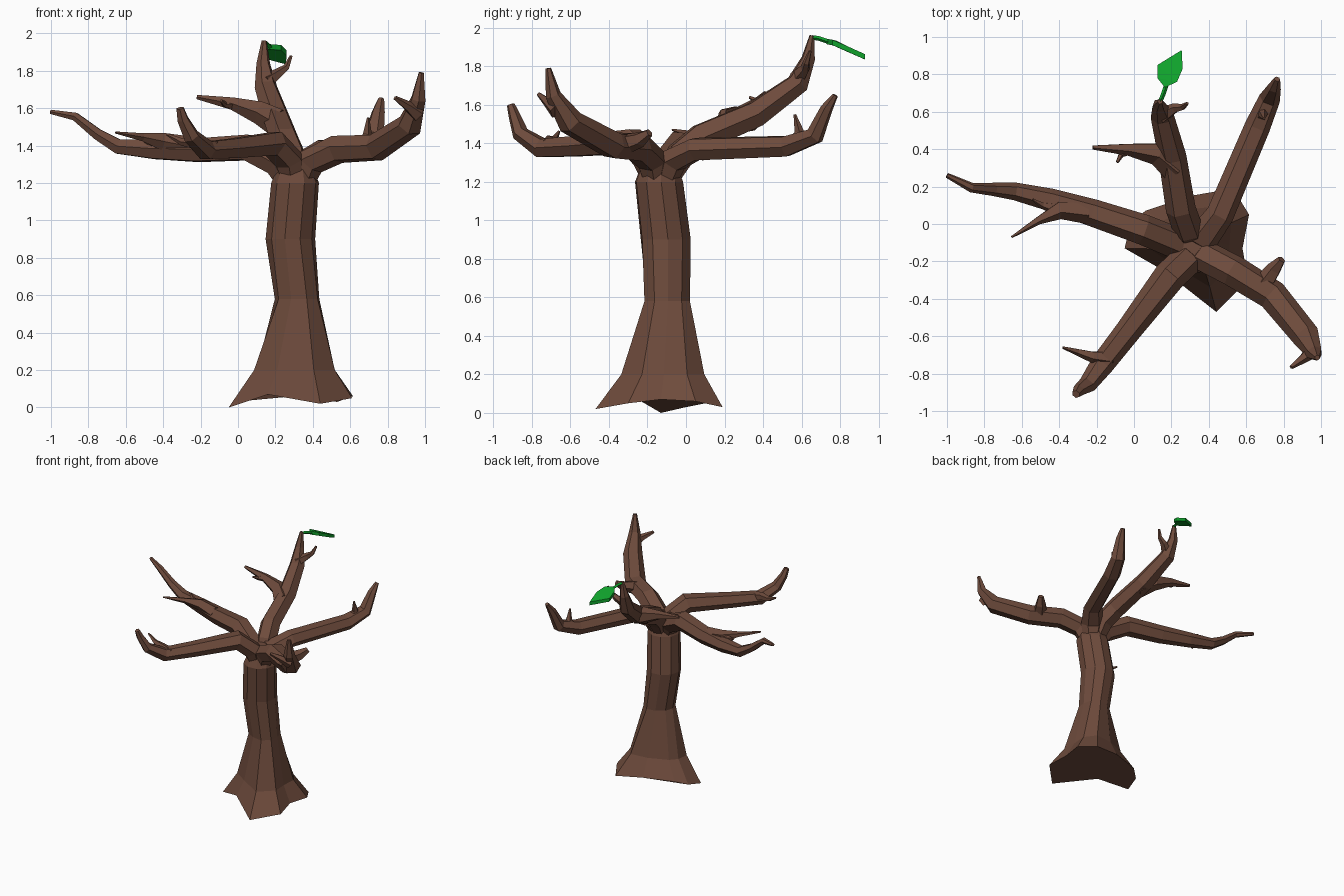
import bpy, bmesh
from math import atan2, hypot, cos, sin, pi, radians
from mathutils import Vector

def material(name, color):
    m = bpy.data.materials.new(name)
    m.diffuse_color = color
    return m

BARK = material("bark", (0.155, 0.07, 0.045, 1))
GREEN = material("leaf_green", (0.005, 0.36, 0.025, 1))

def finish(bm, name, mat):
    bmesh.ops.recalc_face_normals(bm, faces=bm.faces)
    me = bpy.data.meshes.new(name)
    bm.to_mesh(me)
    bm.free()
    me.materials.append(mat)
    bpy.context.collection.objects.link(bpy.data.objects.new(name, me))

def skin(bm, rings):
    """Bridge equal rings of points and cap both ends."""
    rows = [[bm.verts.new(p) for p in r] for r in rings]
    n = len(rows[0])
    for a, b in zip(rows, rows[1:]):
        for i in range(n):
            j = (i + 1) % n
            bm.faces.new((a[i], a[j], b[j], b[i]))
    bm.faces.new(rows[0][::-1])
    bm.faces.new(rows[-1])

def limb(bm, path, sides=6, wide=1.0):
    """Tapered low-poly tube through (x, y, z, radius) stations."""
    pts = [Vector(p[:3]) for p in path]
    rings, side = [], None
    for i, p in enumerate(pts):
        a = (p - pts[max(i - 1, 0)]).normalized()
        b = (pts[min(i + 1, len(pts) - 1)] - p).normalized()
        t = (a + b).normalized()
        if side is None:
            flat = pts[-1] - pts[0]
            side = Vector((-flat.y, flat.x, 0))
        side = (side - t * side.dot(t)).normalized()
        up = t.cross(side)
        rings.append([p + path[i][3] * (side * wide * cos(k * 2 * pi / sides) + up * sin(k * 2 * pi / sides))
                      for k in range(sides)])
    skin(bm, rings)

def branch(name, main, twigs, wide=1.0):
    bm = bmesh.new()
    limb(bm, main, 6, wide)
    for t in twigs:
        limb(bm, t, 5)
    finish(bm, name, BARK)

# Trunk with flared roots: the base outline relaxes into a regular ring higher up
base = [(.61, -.30, .05), (.58, -.13, .07), (.615, .05, .06), (.53, .19, .03), (.30, .15, .06),
        (.06, .07, .06), (-.02, .00, .03), (-.05, -.13, 0), (.16, -.25, .07), (.44, -.47, .02)]
polar = []
for i, (x, y, z) in enumerate(base):
    even = radians(36 * i - 31)
    t = atan2(y + .12, x - .31)
    polar.append((even, (t - even + pi) % (2 * pi) - pi, hypot(x - .31, y + .12)))
rings = [base]
for cx, cy, z, a, b in [(.32, -.11, .2, .5, .055), (.32, -.10, .58, .1, .088), (.28, -.105, .9, 0, .133),
                        (.305, -.14, 1.2, 0, .128), (.31, -.14, 1.35, 0, .07)]:
    w = min(1, a * 1.8)
    rings.append([(cx + (a * r + b) * cos(e + w * d), cy + (a * r + b) * sin(e + w * d), z)
                  for e, d, r in polar])
bm = bmesh.new()
skin(bm, rings)
finish(bm, "trunk", BARK)

# Five main branches with their twigs
branch("back_branch",
       [(.305, -.12, 1.16, .05), (.29, -.03, 1.34, .08), (.25, .08, 1.43, .08), (.205, .36, 1.55, .075),
        (.15, .58, 1.71, .062), (.135, .635, 1.84, .037), (.14, .655, 1.96, .014)],
       [[(.22, .30, 1.52, .08), (.12, .38, 1.575, .065), (-.03, .40, 1.625, .035), (-.22, .41, 1.66, .012)],
        [(-.02, .40, 1.62, .03), (-.07, .37, 1.62, .016), (-.09, .33, 1.64, .008)],
        [(.15, .58, 1.74, .045), (.22, .62, 1.79, .027), (.26, .625, 1.82, .018), (.285, .645, 1.88, .008)]])
branch("back_right_branch",
       [(.335, -.12, 1.16, .05), (.37, -.07, 1.31, .075), (.46, .05, 1.37, .065), (.66, .52, 1.385, .06),
        (.725, .67, 1.44, .05), (.75, .73, 1.58, .032), (.765, .775, 1.65, .015)],
       [[(.68, .57, 1.40, .045), (.69, .59, 1.46, .027), (.695, .565, 1.55, .007)]], 1.15)
branch("front_right_branch",
       [(.335, -.15, 1.16, .05), (.385, -.175, 1.31, .078), (.53, -.25, 1.38, .078), (.74, -.38, 1.39, .075),
        (.92, -.60, 1.51, .068), (.965, -.69, 1.65, .04), (.98, -.715, 1.79, .014)],
       [[(.68, -.34, 1.39, .06), (.75, -.24, 1.42, .042), (.79, -.19, 1.455, .022)],
        [(.96, -.67, 1.57, .045), (.91, -.715, 1.61, .028), (.84, -.765, 1.655, .012)]], 1.1)
branch("front_left_branch",
       [(.30, -.16, 1.16, .045), (.275, -.20, 1.32, .075), (.19, -.28, 1.41, .075), (-.03, -.57, 1.385, .06),
        (-.17, -.75, 1.375, .055), (-.25, -.86, 1.45, .042), (-.295, -.89, 1.54, .03), (-.31, -.91, 1.60, .02)],
       [[(-.12, -.72, 1.38, .045), (-.22, -.71, 1.41, .033), (-.30, -.685, 1.42, .02), (-.38, -.66, 1.46, .007)]],
       1.15)
branch("left_branch",
       [(.285, -.135, 1.16, .05), (.22, -.10, 1.30, .08), (.05, -.03, 1.39, .078), (-.22, .06, 1.375, .07),
        (-.45, .13, 1.38, .058), (-.64, .175, 1.395, .045), (-.75, .185, 1.46, .034),
        (-.87, .195, 1.555, .025), (-1, .26, 1.58, .013)],
       [[(-.25, .06, 1.39, .06), (-.40, .075, 1.42, .05), (-.51, .02, 1.445, .023), (-.655, -.07, 1.47, .006)],
        [(-.42, .08, 1.41, .035), (-.49, .10, 1.43, .018), (-.54, .13, 1.46, .007)]], 1.05)

# Leaf and its stem
bm = bmesh.new()
limb(bm, [(.14, .655, 1.95, .012), (.155, .69, 1.945, .012), (.175, .75, 1.925, .012)], 4)
outline = [(.165, .73, 1.93), (.125, .78, 1.92), (.125, .85, 1.885), (.255, .93, 1.85),
           (.26, .83, 1.895), (.23, .76, 1.925)]
skin(bm, [[(x, y, z - .015) for x, y, z in outline], [(x, y, z + .013) for x, y, z in outline]])
bmesh.ops.triangulate(bm, faces=[f for f in bm.faces if len(f.verts) > 4])
finish(bm, "leaf", GREEN)
